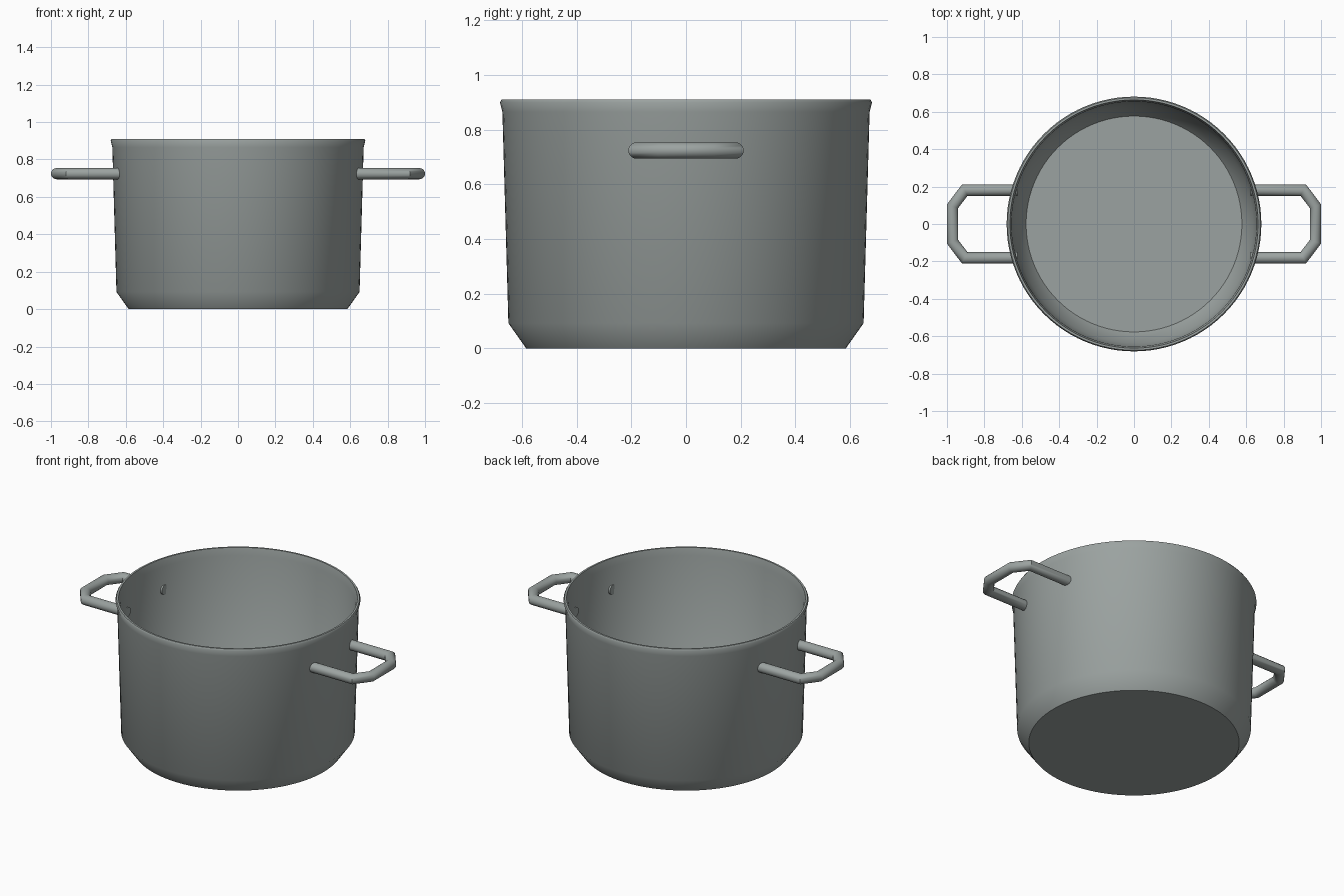
import bpy, bmesh, math
from mathutils import Vector

if "Cube" in bpy.data.objects:
    bpy.data.objects.remove(bpy.data.objects["Cube"])

steel = bpy.data.materials.new("brushed_steel_grey")
steel.diffuse_color = (0.33, 0.365, 0.355, 1)
steel.use_nodes = True
steel.node_tree.nodes["Principled BSDF"].inputs["Base Color"].default_value = steel.diffuse_color


def finish(bm, name, angle):
    bmesh.ops.recalc_face_normals(bm, faces=bm.faces)
    mesh = bpy.data.meshes.new(name)
    bm.to_mesh(mesh)
    bm.free()
    mesh.materials.append(steel)
    obj = bpy.data.objects.new(name, mesh)
    bpy.context.collection.objects.link(obj)
    bpy.ops.object.select_all(action='DESELECT')
    obj.select_set(True)
    bpy.context.view_layer.objects.active = obj
    bpy.ops.object.shade_smooth_by_angle(angle=math.radians(angle))
    return obj


def skin(bm, rings):
    """Join rings of points with quads and cap both ends."""
    loops = [[bm.verts.new(p) for p in ring] for ring in rings]
    n = len(loops[0])
    for a, b in zip(loops, loops[1:]):
        for i in range(n):
            j = (i + 1) % n
            bm.faces.new((a[i], a[j], b[j], b[i]))
    bm.faces.new(loops[0])
    bm.faces.new(loops[-1])


# Pot body: outer wall, flared rim, inner wall and floor
profile = [(0.585, 0), (0.65, 0.092), (0.672, 0.865), (0.681, 0.90),
           (0.675, 0.91), (0.664, 0.91), (0.655, 0.865),
           (0.636, 0.098), (0.577, 0.015)]
SIDES = 96
bm = bmesh.new()
skin(bm, [[(r * math.cos(math.tau * i / SIDES), r * math.sin(math.tau * i / SIDES), z)
           for i in range(SIDES)] for r, z in profile])
finish(bm, "pot_body", 48)


def handle(name, side):
    """Mitred round bar bent into an angular loop."""
    path = [Vector((side * x, y, 0.724)) for x, y in
            [(0.622, -0.181), (0.905, -0.181), (0.97, -0.095),
             (0.97, 0.095), (0.905, 0.181), (0.622, 0.181)]]
    radius, n, up = 0.03, 20, Vector((0, 0, 1))
    rings = []
    for k, p in enumerate(path):
        before = (p - path[k - 1]).normalized() if k else None
        after = (path[k + 1] - p).normalized() if k < len(path) - 1 else None
        d_in, d_out = before or after, after or before
        tangent = (d_in + d_out).normalized()
        across = tangent.cross(up) / tangent.dot(d_in)
        rings.append([p + radius * (across * math.cos(math.tau * i / n)
                                    + up * math.sin(math.tau * i / n)) for i in range(n)])
    bm = bmesh.new()
    skin(bm, rings)
    finish(bm, name, 40)


# Side handles
handle("right_handle", 1)
handle("left_handle", -1)
